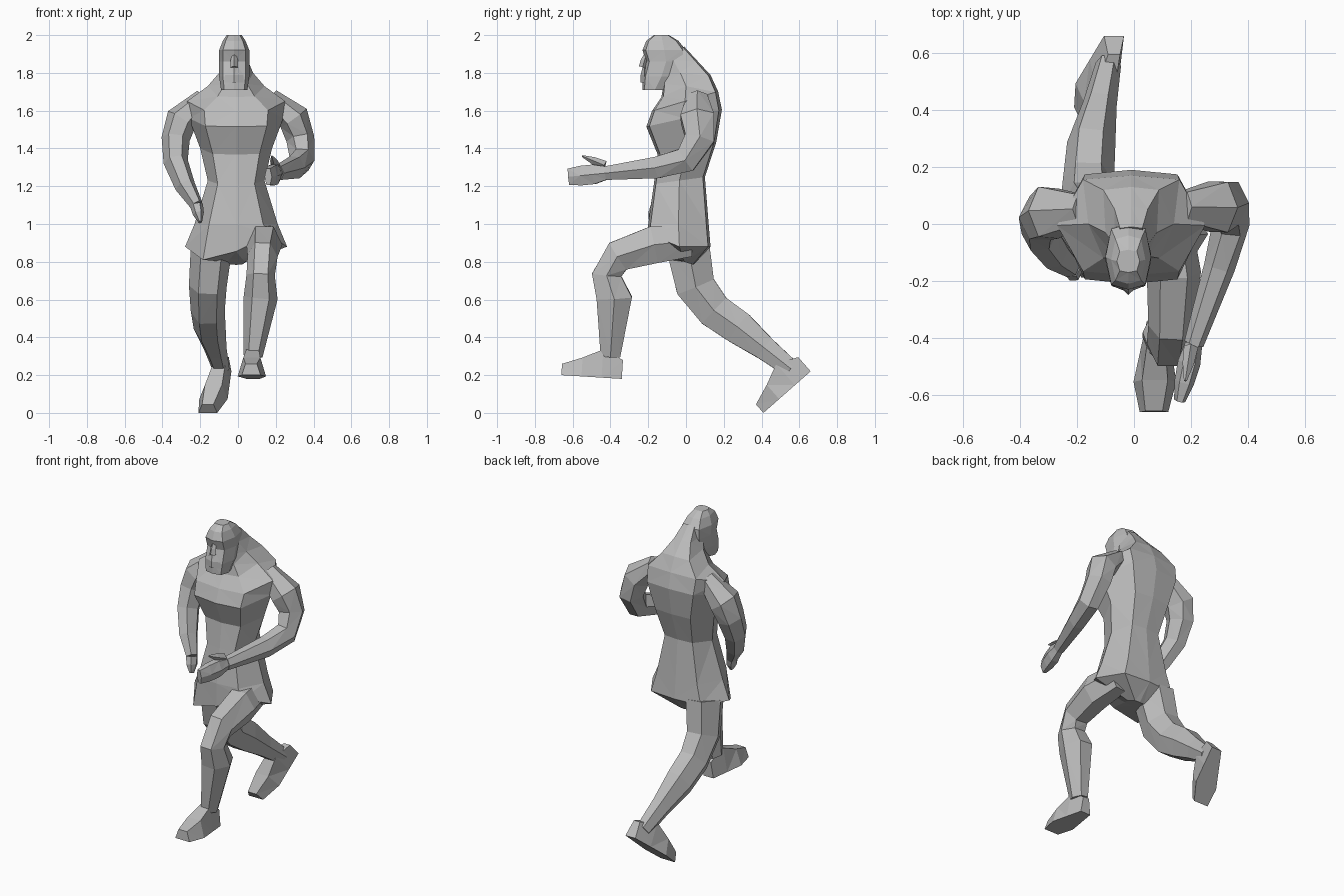
import bpy, bmesh, math
from mathutils import Vector

cube = bpy.data.objects.get("Cube")
if cube:
    bpy.data.objects.remove(cube)

grey = bpy.data.materials.new("stone grey")
grey.use_nodes = True
colour = (.5, .5, .5, 1)
grey.diffuse_color = colour
grey.node_tree.nodes["Principled BSDF"].inputs["Base Color"].default_value = colour


def loft(name, rings):
    """Skin a list of equal point rings and cap both ends."""
    bm = bmesh.new()
    loops = [[bm.verts.new(point) for point in ring] for ring in rings]
    for low, high in zip(loops, loops[1:]):
        for i in range(len(low)):
            bm.faces.new((low[i - 1], low[i], high[i], high[i - 1]))
    bm.faces.new(loops[0])
    bm.faces.new(loops[-1])
    bmesh.ops.triangulate(bm, faces=bm.faces[:], quad_method='SHORT_EDGE')
    bmesh.ops.recalc_face_normals(bm, faces=bm.faces[:])
    mesh = bpy.data.meshes.new(name)
    bm.to_mesh(mesh)
    bm.free()
    mesh.materials.append(grey)
    bpy.context.collection.objects.link(bpy.data.objects.new(name, mesh))


def tube(name, centres, widths, depths, sides=6):
    """Faceted tube whose rings stand across the path through the centres."""
    rings = []
    last = len(centres) - 1
    for i, (centre, width, depth) in enumerate(zip(centres, widths, depths)):
        along = (centres[min(i + 1, last)] - centres[max(i - 1, 0)]).normalized()
        across = (Vector((1, 0, 0)) - along * along.x).normalized()
        outward = along.cross(across)
        angles = [math.tau * k / sides for k in range(sides)]
        rings.append([centre + across * width * math.cos(a) + outward * depth * math.sin(a)
                      for a in angles])
    loft(name, rings)


def limb(name, joints, radii):
    """Tube through the joints, a little deeper than it is wide."""
    tube(name, [Vector(joint) for joint in joints], radii, [r * 1.2 for r in radii])


def taper(name, start, end, widths, depths, sides=6):
    """Straight tube with evenly spaced rings."""
    last = len(widths) - 1
    centres = [start.lerp(end, i / last) for i in range(last + 1)]
    tube(name, centres, widths, depths, sides)


def foot(name, heel, toe):
    """Flat sole from heel to toe under a wedge that is highest at the ankle."""
    along = (toe - heel).normalized()
    across = Vector((1, 0, 0))
    up = across.cross(along).normalized()
    if up.z < 0:
        up.negate()
    rings = []
    for i, (width, height) in enumerate(zip((.035, .055, .075, .05), (.1, .15, .1, .06))):
        sole = heel.lerp(toe, i / 3)
        top = sole + up * height
        rings.append([sole - across * width, sole + across * width,
                      top + across * width * .6, top - across * width * .6])
    loft(name, rings)


def body(name, centre_x, tilt, corner, sections, shape=None):
    """Octagon loft from sections of height, half width, front and back."""
    u, v = corner
    outline = [(1, 0), (u, v), (0, 1), (-u, v), (-1, 0), (-u, -v), (0, -1), (u, -v)]
    rings = []
    for z, width, front, back in sections:
        middle, half = (front + back) / 2, (back - front) / 2
        lean = tilt * (z - 1)
        rings.append([Vector((centre_x + width * a, middle + half * b, z + lean * b))
                      for a, b in outline])
    if shape:
        shape(rings)
    loft(name, rings)


def cut_hem(rings):
    """The hem is lower in front but rides up over the raised thigh."""
    for point in rings[1]:
        point.z = .88 if point.y > -.1 else .81 + max(0, point.x + .1) * .5


# Torso with tunic skirt and sloping neck
body("torso", -.01, .08, (.65, .92), [
    (.8, .05, -.06, .04),
    (.84, .27, -.2, .13),
    (1, .22, -.2, .12),
    (1.23, .15, -.17, .1),
    (1.4, .19, -.15, .16),
    (1.56, .25, -.21, .19),
    (1.65, .26, -.18, .17),
    (1.73, .15, -.13, .13),
    (1.8, .09, -.12, .06),
    (1.87, .06, -.13, -.01),
], cut_hem)

# Bearded head, nose and moustache
body("head", -.02, 0, (.75, .85), [
    (1.71, .07, -.23, -.1),
    (1.78, .08, -.23, -.03),
    (1.86, .08, -.21, 0),
    (1.92, .08, -.23, 0),
    (1.97, .06, -.21, -.04),
    (2, .04, -.17, -.09),
])
taper("nose", Vector((-.02, -.21, 1.9)), Vector((-.02, -.23, 1.83)),
      (.01, .02, .02), (.01, .02, .02), 4)
taper("moustache", Vector((-.02, -.22, 1.83)), Vector((-.02, -.22, 1.75)),
      (.02, .05, .05), (.01, .02, .02), 4)

# Arms: the left bent forward, the right hanging before the hip
arm_radii = (.05, .085, .075, .065, .055, .035)
left_wrist = Vector((.21, -.42, 1.27))
right_wrist = Vector((-.22, -.15, 1.1))
limb("left_arm", [(.17, .06, 1.67), (.295, .06, 1.56), (.33, .07, 1.45),
                  (.34, 0, 1.34), (.3, -.15, 1.3), left_wrist], arm_radii)
limb("right_arm", [(-.18, .05, 1.67), (-.3, .04, 1.55), (-.33, .02, 1.45),
                   (-.33, -.03, 1.33), (-.28, -.1, 1.2), right_wrist], arm_radii)

# Hands
taper("left_hand", left_wrist, Vector((.16, -.62, 1.25)),
      (.03, .04, .035, .02), (.04, .06, .06, .05))
taper("right_hand", right_wrist, Vector((-.2, -.18, 1.01)),
      (.035, .03, .01), (.04, .04, .02))
taper("left_thumb", Vector((.2, -.43, 1.31)), Vector((.18, -.55, 1.36)),
      (.025, .02, .005), (.025, .02, .005), 4)

# Legs: the left stepping forward, the right pushing off behind
limb("left_leg", [(.12, .02, .91), (.14, -.17, .89), (.13, -.36, .83), (.12, -.42, .73),
                  (.12, -.38, .61), (.08, -.4, .3)],
     (.08, .095, .08, .075, .09, .05))
limb("right_leg", [(-.14, .01, .88), (-.16, .05, .67), (-.16, .15, .54), (-.15, .28, .45),
                   (-.12, .42, .34), (-.09, .56, .23)],
     (.11, .1, .09, .085, .06, .045))

# Feet
foot("left_foot", Vector((.08, -.34, .18)), Vector((.07, -.66, .2)))
foot("right_foot", Vector((-.07, .66, .22)), Vector((-.16, .41, 0)))
